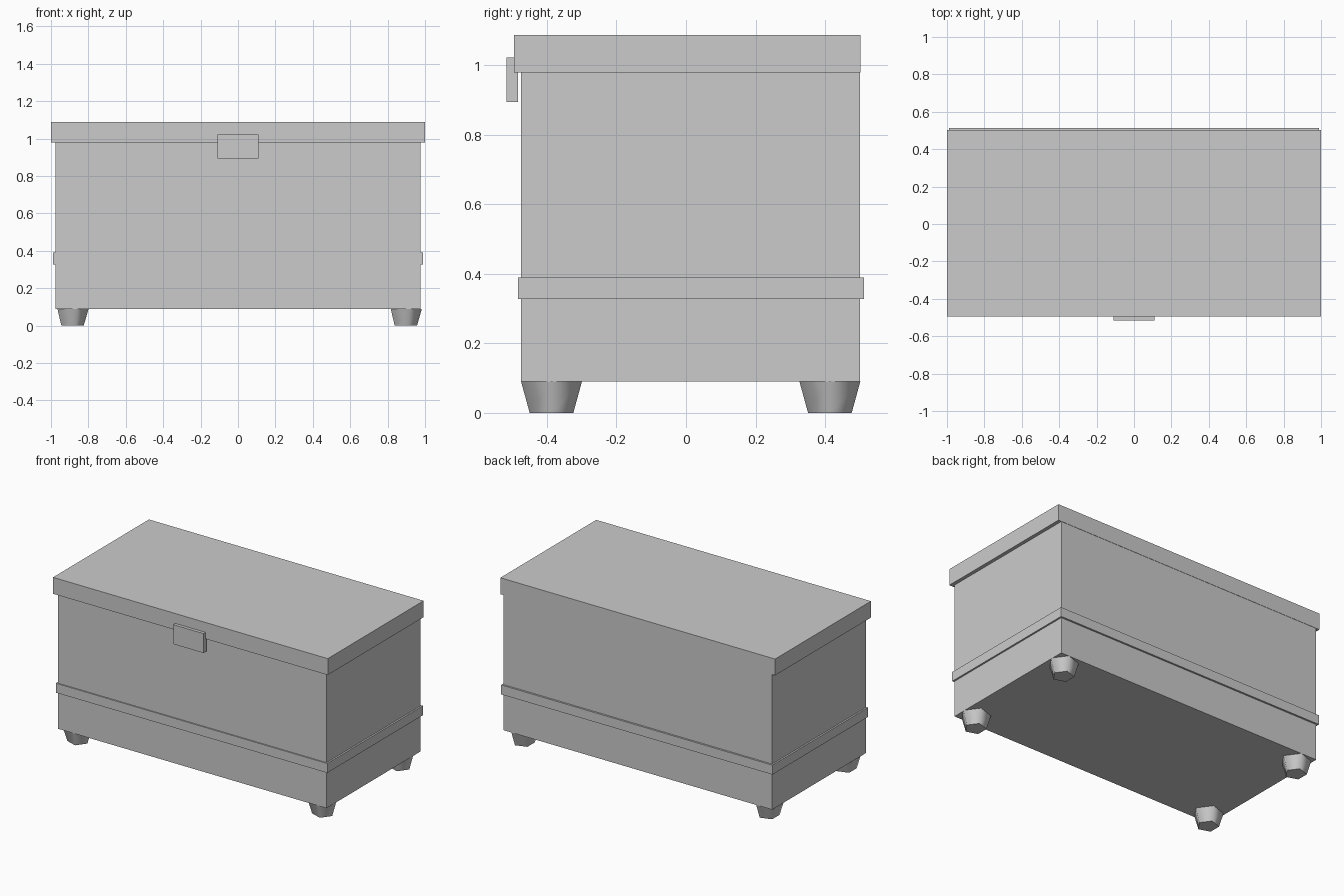
import bpy
import bmesh
import math
from mathutils import Matrix

if "Cube" in bpy.data.objects:
    bpy.data.objects.remove(bpy.data.objects["Cube"])

grey = bpy.data.materials.new("plain grey")
grey.diffuse_color = (0.6, 0.6, 0.6, 1.0)
grey.use_nodes = True
grey.node_tree.nodes["Principled BSDF"].inputs["Base Color"].default_value = grey.diffuse_color


def add_object(name, bm):
    mesh = bpy.data.meshes.new(name)
    bm.to_mesh(mesh)
    bm.free()
    mesh.materials.append(grey)
    obj = bpy.data.objects.new(name, mesh)
    bpy.context.collection.objects.link(obj)
    return obj


def box(name, x, y, z):
    """Box from (min, max) ranges on each axis."""
    bm = bmesh.new()
    size = [r[1] - r[0] for r in (x, y, z)]
    centre = [(r[0] + r[1]) / 2 for r in (x, y, z)]
    bmesh.ops.create_cube(
        bm, size=1,
        matrix=Matrix.Translation(centre) @ Matrix.Diagonal((*size, 1)))
    return add_object(name, bm)


def foot(name, x, y, top_z=0.09, r_top=0.092, r_bottom=0.066, sides=5):
    """Tapered five-sided foot with one corner towards +x."""
    bm = bmesh.new()
    rings = []
    for r, z in ((r_bottom, 0), (r_top, top_z)):
        rings.append([bm.verts.new((x + r * math.cos(math.tau * i / sides),
                                    y + r * math.sin(math.tau * i / sides), z))
                      for i in range(sides)])
    low, high = rings
    for i in range(sides):
        j = (i + 1) % sides
        bm.faces.new((low[i], low[j], high[j], high[i])).smooth = True
    bm.faces.new(low[::-1])
    bm.faces.new(high)
    return add_object(name, bm)


# Chest body, trim band around it, lid flush at the back, and front clasp
box("chest_body", (-0.977, 0.977), (-0.475, 0.50), (0.09, 0.98))
box("trim_band", (-0.988, 0.988), (-0.483, 0.512), (0.328, 0.39))
box("lid", (-1.0, 1.0), (-0.495, 0.502), (0.98, 1.088))
box("clasp", (-0.11, 0.11), (-0.516, -0.483), (0.895, 1.023))

# Four feet
for side, x in (("left", -0.891), ("right", 0.891)):
    for end, y in (("front", -0.387), ("back", 0.414)):
        foot(f"{end}_{side}_foot", x, y)
